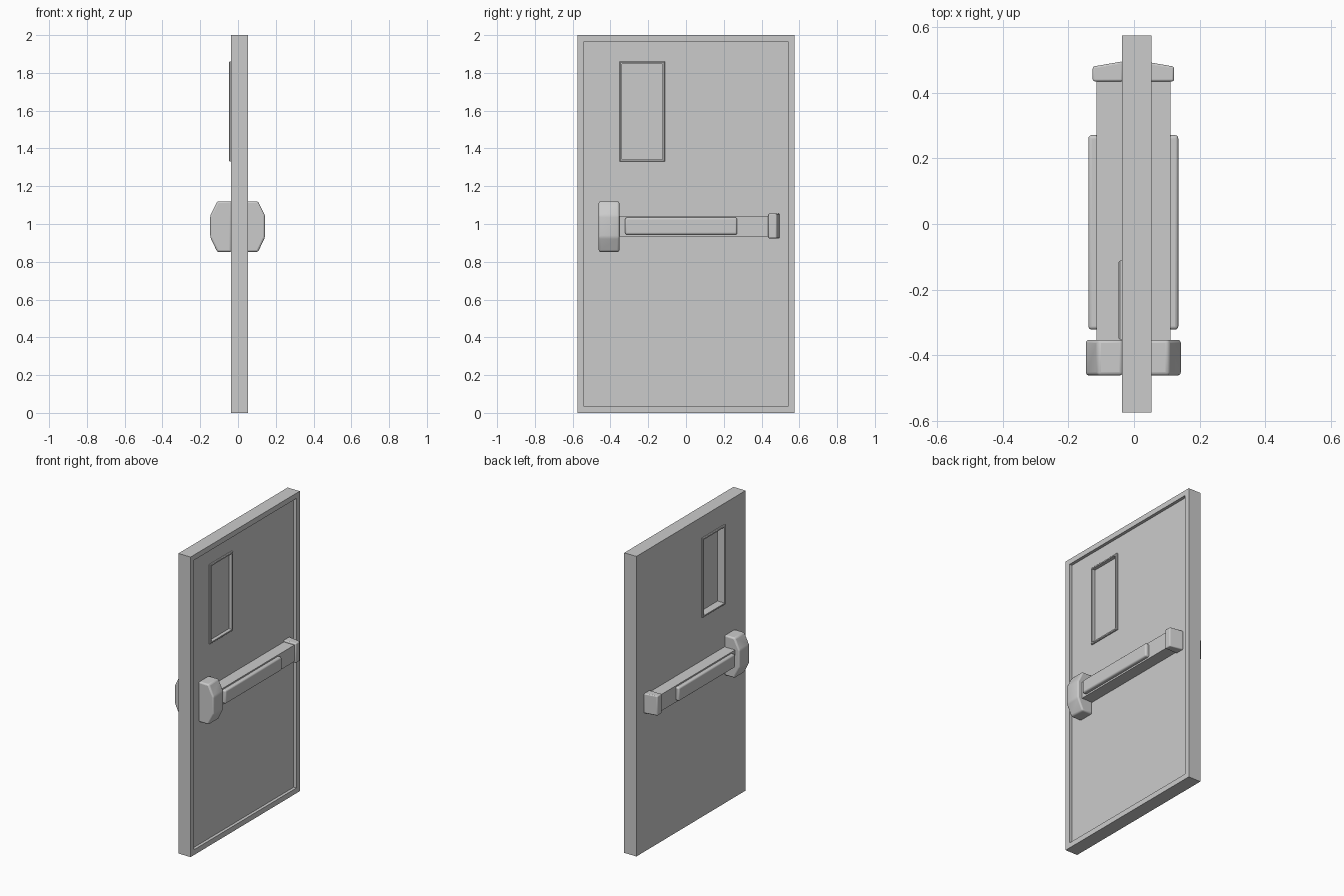
import bpy, bmesh

if "Cube" in bpy.data.objects:
    bpy.data.objects.remove(bpy.data.objects["Cube"])

CX = -0.002                 # centre plane of the hardware
BACK, PANEL, RIM = -0.037, 0.033, 0.053   # x of back face, recessed face, raised rim
HOLE = (-0.34, -0.124, 1.342, 1.848)      # window opening y0, y1, z0, z1


def finish(name, bm, bevel=0.0, segments=3):
    bmesh.ops.recalc_face_normals(bm, faces=bm.faces)
    mesh = bpy.data.meshes.new(name)
    bm.to_mesh(mesh)
    bm.free()
    ob = bpy.data.objects.new(name, mesh)
    bpy.context.collection.objects.link(ob)
    if bevel:
        mod = ob.modifiers.new("bevel", 'BEVEL')
        mod.width, mod.segments, mod.limit_method = bevel, segments, 'ANGLE'
        mod.angle_limit = 0.3
        bpy.ops.object.select_all(action='DESELECT')
        ob.select_set(True)
        bpy.context.view_layer.objects.active = ob
        bpy.ops.object.shade_smooth_by_angle(angle=0.6)
    return ob


def ring(name, loops):
    """Closed ring swept through rectangles (x, (y0, y1, z0, z1))."""
    bm = bmesh.new()
    rows = [[bm.verts.new((x, y, z)) for y, z in ((a, c), (b, c), (b, d), (a, d))]
            for x, (a, b, c, d) in loops]
    for i, row in enumerate(rows):
        nxt = rows[(i + 1) % len(rows)]
        for k in range(4):
            j = (k + 1) % 4
            bm.faces.new((row[k], row[j], nxt[j], nxt[k]))
    return finish(name, bm)


def prism(name, pts, vec, bevel=0.0):
    """Polygon of 3D points extruded along vec."""
    bm = bmesh.new()
    face = bm.faces.new([bm.verts.new(p) for p in pts])
    ext = bmesh.ops.extrude_face_region(bm, geom=[face], use_keep_orig=True)
    bmesh.ops.translate(bm, vec=vec,
                        verts=[v for v in ext['geom'] if isinstance(v, bmesh.types.BMVert)])
    return finish(name, bm, bevel)


def box(name, x, y, z, bevel=0.0):
    pts = [(x[0], y[0], z[0]), (x[1], y[0], z[0]), (x[1], y[1], z[0]), (x[0], y[1], z[0])]
    return prism(name, pts, (0, 0, z[1] - z[0]), bevel)


def grow(r, d):
    return (r[0] - d, r[1] + d, r[2] - d, r[3] + d)


# door slab with raised rim and window opening
outer = (-0.575, 0.575, 0.0, 2.0)
inner = grow(outer, -0.035)
ring("door_slab", [(BACK, outer), (RIM, outer), (RIM, inner),
                   (PANEL, inner), (PANEL, HOLE), (BACK, HOLE)])

# glass pane
box("window_glass", (0.005, 0.02), HOLE[:2], HOLE[2:])

for side, s, face in (("right", 1, PANEL), ("left", -1, BACK)):
    # window trim
    ring("window_trim_" + side, [(face, grow(HOLE, 0.012)), (face + s * 0.006, grow(HOLE, 0.012)),
                                 (face + s * 0.01, grow(HOLE, 0.008)),
                                 (face + s * 0.01, HOLE), (face, HOLE)])
    root = face - s * 0.003

    def X(d):
        return CX + s * d

    # latch housing with chamfered outline
    profile = [(root, 0.852), (X(0.108), 0.852), (X(0.145), 0.93),
               (X(0.145), 1.045), (X(0.108), 1.12), (root, 1.12)]
    prism("latch_housing_" + side, [(x, -0.462, z) for x, z in profile], (0, 0.109, 0), 0.01)

    # rail and push pad
    box("bar_rail_" + side, (root, X(0.113)), (-0.36, 0.44), (0.933, 1.043))
    box("push_pad_" + side, (X(0.09), X(0.137)), (-0.322, 0.271), (0.944, 1.034), 0.01)

    # tapered end cap
    cap = [(root, 0.435), (X(0.124), 0.435), (X(0.124), 0.48), (root, 0.496)]
    prism("end_cap_" + side, [(x, y, 0.924) for x, y in cap], (0, 0, 0.131), 0.006)
